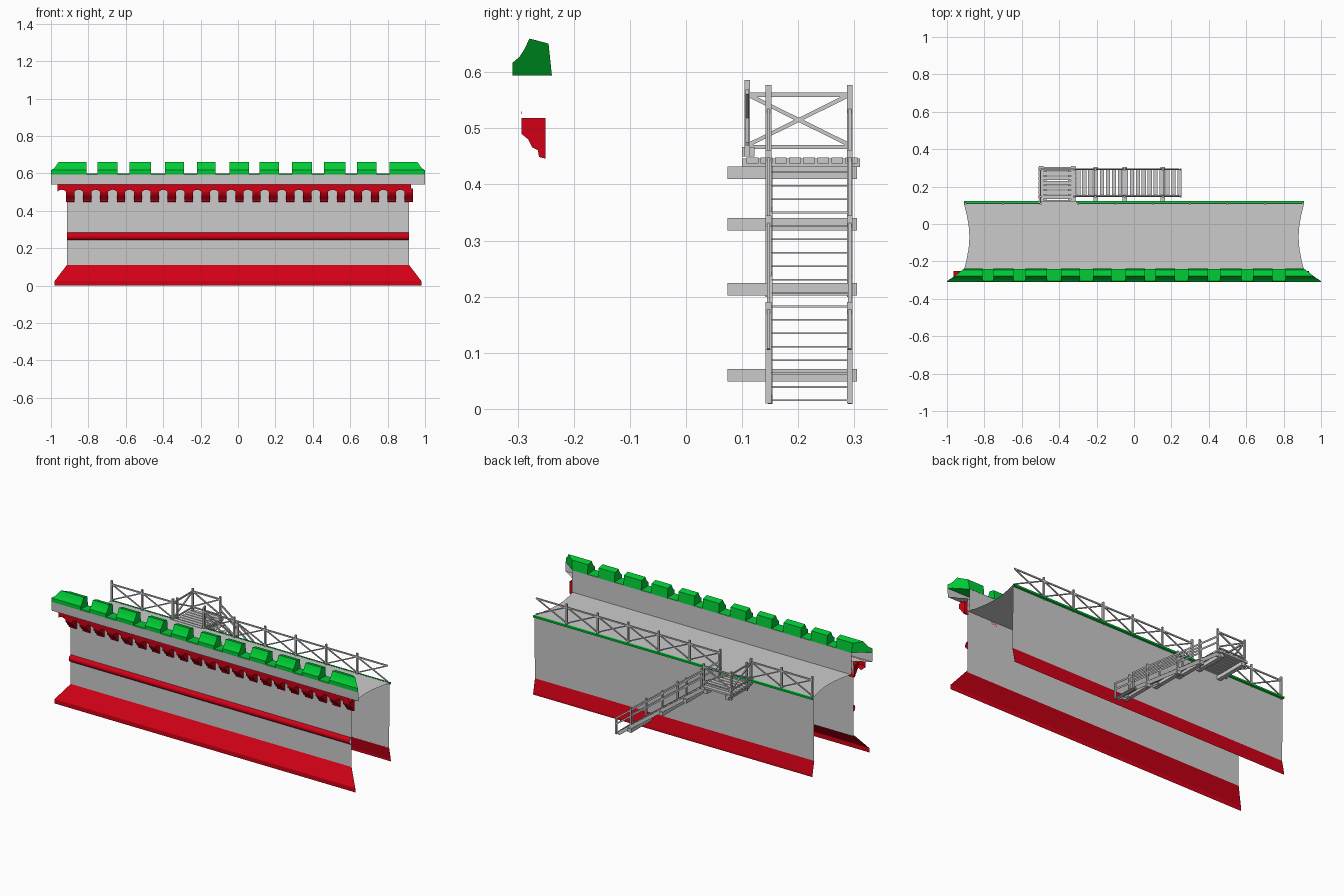
import bpy, bmesh, math
from mathutils import Vector, Matrix

if "Cube" in bpy.data.objects:
    bpy.data.objects.remove(bpy.data.objects["Cube"])


def material(name, rgb):
    m = bpy.data.materials.new(name)
    m.diffuse_color = (*rgb, 1)
    m.use_nodes = True
    m.node_tree.nodes["Principled BSDF"].inputs["Base Color"].default_value = m.diffuse_color
    return m


RED = material("red_stone", (0.65, 0.0, 0.008))
GREEN = material("green_stone", (0.0, 0.6, 0.035))
TOP = .465  # walkway height


def finish(name, bm, mat=None, solid=False, smooth=0):
    if solid:
        bmesh.ops.recalc_face_normals(bm, faces=bm.faces)
    me = bpy.data.meshes.new(name)
    bm.to_mesh(me)
    bm.free()
    ob = bpy.data.objects.new(name, me)
    bpy.context.collection.objects.link(ob)
    if mat:
        me.materials.append(mat)
    if smooth:
        bpy.ops.object.select_all(action='DESELECT')
        ob.select_set(True)
        bpy.context.view_layer.objects.active = ob
        bpy.ops.object.shade_smooth_by_angle(angle=math.radians(smooth))
    return ob


def sheet(name, pts, mat=None, smooth=0):
    """Open surface along x; each point is (y, z, half width)."""
    bm = bmesh.new()
    rows = [(bm.verts.new((-w, y, z)), bm.verts.new((w, y, z))) for y, z, w in pts]
    for (a, b), (c, d) in zip(rows, rows[1:]):
        bm.faces.new((a, b, d, c))
    return finish(name, bm, mat, smooth=smooth)


def prism(bm, prof, x0, x1):
    """Closed y-z profile between x0 and x1, which may be functions of y."""
    fx = lambda x, y: x(y) if callable(x) else x
    A = [bm.verts.new((fx(x0, y), y, z)) for y, z in prof]
    B = [bm.verts.new((fx(x1, y), y, z)) for y, z in prof]
    bm.faces.new(A)
    bm.faces.new(B[::-1])
    for i in range(len(A)):
        j = (i + 1) % len(A)
        bm.faces.new((A[i], B[i], B[j], A[j]))


def beam(bm, a, b, w=0.01, h=None):
    """Square timber from a to b; w is the sideways width, h the height."""
    a, b = Vector(a), Vector(b)
    d = (b - a).normalized()
    side = d.cross(Vector((0, 0, 1)))
    side = side.normalized() if side.length > 1e-4 else Vector((1, 0, 0))
    up = side.cross(d)
    rot = Matrix((side, d, up)).transposed().to_4x4()
    size = Matrix.Diagonal((w, (b - a).length, h or w, 1))
    bmesh.ops.create_cube(bm, size=1, matrix=Matrix.Translation((a + b) / 2) @ rot @ size)


def box(bm, x0, x1, y0, y1, z0, z1):
    beam(bm, (x0, (y0 + y1) / 2, (z0 + z1) / 2), (x1, (y0 + y1) / 2, (z0 + z1) / 2), y1 - y0, z1 - z0)


# Open masonry shells
sheet("front_wall", [(-.25, .10, .915), (-.25, .54, .915), (-.305, .54, 1), (-.308, .595, 1)])
sheet("front_base", [(-.308, 0, .98), (-.308, .025, .98), (-.25, .11, .915)], RED)
sheet("parapet_back", [(-.24, .596, .91), (-.24, TOP, .91)])
sheet("back_wall", [(.112, TOP, .91), (.106, .085, .91)])
sheet("back_base", [(.106, .09, .91), (.122, .012, .91), (.122, 0, .91)], RED)
sheet("back_edge_trim", [(.112, TOP + .001, .91), (.124, TOP, .91), (.124, TOP - .01, .91),
                         (.112, TOP - .012, .91)], GREEN)
sheet("string_course", [(-.25, .243, .915), (-.264, .249, .915), (-.269, .263, .915),
                        (-.264, .277, .915), (-.25, .283, .915)], RED, 75)
sheet("crenel_sill", [(-.309, .595, 1), (-.305, .599, .995), (-.24, .597, .91)], GREEN)

# Walkway with concave ends
bm = bmesh.new()
N = 6
ends = [(-.25 + .362 * i / N, .91 - .03 * math.sin(math.pi * i / N)) for i in range(N + 1)]
rows = [(bm.verts.new((-w, y, TOP)), bm.verts.new((w, y, TOP))) for y, w in ends]
for (a, b), (c, d) in zip(rows, rows[1:]):
    bm.faces.new((a, b, d, c))
finish("walkway", bm)

# Merlons, with mitred outer ends
prof = [(-.309, .594), (-.309, .617), (-.297, .627), (-.288, .641), (-.279, .66), (-.245, .651), (-.239, .594)]
mitre = lambda y: .91 + (-.24 - y) * 1.3
bm = bmesh.new()
prism(bm, prof, lambda y: -mitre(y), -.81)
prism(bm, prof, .81, mitre)
for x0, x1 in [(-.75, -.645), (-.58, -.465), (-.39, -.29), (-.22, -.12), (-.045, .06),
               (.115, .22), (.29, .395), (.46, .575), (.635, .74)]:
    prism(bm, prof, x0, x1)
finish("merlons", bm, GREEN, True, 30)

# Corbels and the arched band over them
bm = bmesh.new()
prof = [(-.25, .518), (-.293, .518), (-.293, .49), (-.281, .48), (-.274, .466),
        (-.264, .461), (-.262, .449), (-.25, .446)]
P = .0905
for i in range(21):
    x = -.897 + P * i
    prism(bm, prof, x - .022, x + .022)
finish("corbels", bm, RED, True, 65)

bm = bmesh.new()
for i in range(-1, 21):
    x0 = -.897 + P * i
    for k in range(8):
        s = [x0 + P * (k + j) / 8 for j in (0, 1)]
        if s[0] < -.965 or s[1] > .935:
            continue
        # underside rises to a small arch between neighbouring corbels
        zs = [.5 + .013 * max(0, math.sin(math.pi * ((k + j) / 8 - .2) / .6)) for j in (0, 1)]
        rings = [[bm.verts.new(v) for v in ((x, -.25, z), (x, -.293, z), (x, -.294, .541))]
                 for x, z in zip(s, zs)]
        for j in (0, 1):
            bm.faces.new((rings[0][j], rings[1][j], rings[1][j + 1], rings[0][j + 1]))
bmesh.ops.remove_doubles(bm, verts=bm.verts, dist=1e-5)
finish("corbel_arches", bm, RED, smooth=40)


def brace(bm, p, q, z0, z1, w=.006):
    """Crossed diagonals plus a top rail between two plan points."""
    beam(bm, (*p, z0), (*q, z1), w)
    beam(bm, (*p, z1), (*q, z0), w)
    beam(bm, (*p, z1), (*q, z1), w, .008)


# Walkway railing, open at the landing
bm = bmesh.new()
Y = .109
for i in range(9):
    x = -.9 + .2 * i
    beam(bm, (x, Y, .45), (x, Y, .586), .01)
    if i != 2:
        brace(bm, (x, Y), (x + .2, Y), .472, .565)
finish("walkway_railing", bm)

# Stair landing
bm = bmesh.new()
for i in range(8):
    y = .108 + i * .0252
    box(bm, -.51, -.31, y, y + .021, .437, .448)
for x in (-.495, -.325):
    box(bm, x - .012, x + .012, .1, .31, .431, .446)
box(bm, -.51, -.31, .1, .122, .45, .467)
finish("landing_deck", bm)

bm = bmesh.new()
for x, y in ((-.5, .147), (-.5, .292), (-.32, .292), (-.32, .147)):
    beam(bm, (x, y, .41), (x, y, .577), .01)
for p, q in (((-.5, .11), (-.5, .292)), ((-.5, .292), (-.32, .292))):
    brace(bm, p, q, .47, .56, .007)
    beam(bm, (*p, .467), (*q, .467), .007)
finish("landing_railing", bm)

# Stair flight
stair_z = lambda x: .435 - (x + .31) * .752
bm = bmesh.new()
for i in range(18):
    x = .243 - .0318 * i
    z = stair_z(x) - .004
    box(bm, x - .011, x + .011, .153, .29, z - .0015, z + .0015)
finish("stair_treads", bm)

bm = bmesh.new()
for y in (.15, .293):
    beam(bm, (-.315, y, .425), (.235, y, .017), .008, .02)
finish("stair_stringers", bm)

bm = bmesh.new()
posts = [-.205, -.05, .155, .25]
for y in (.147, .292):
    for x in posts:
        z = stair_z(x)
        beam(bm, (x, y, max(.01, z - .04)), (x, y, z + .105 if x < .2 else .106), .01)
    for dz in (.055, .09):
        beam(bm, (-.32, y, stair_z(-.32) + dz), (.25, y, stair_z(.25) + dz), .006, .009)
finish("stair_railing", bm)

# Timber brackets reaching into the wall
bm = bmesh.new()
for x, z in ((-.48, .421), (-.34, .421), (-.205, .329), (-.05, .213), (.155, .06)):
    box(bm, x - .012, x + .012, .074, .305, z - .011, z + .011)
finish("support_beams", bm)
